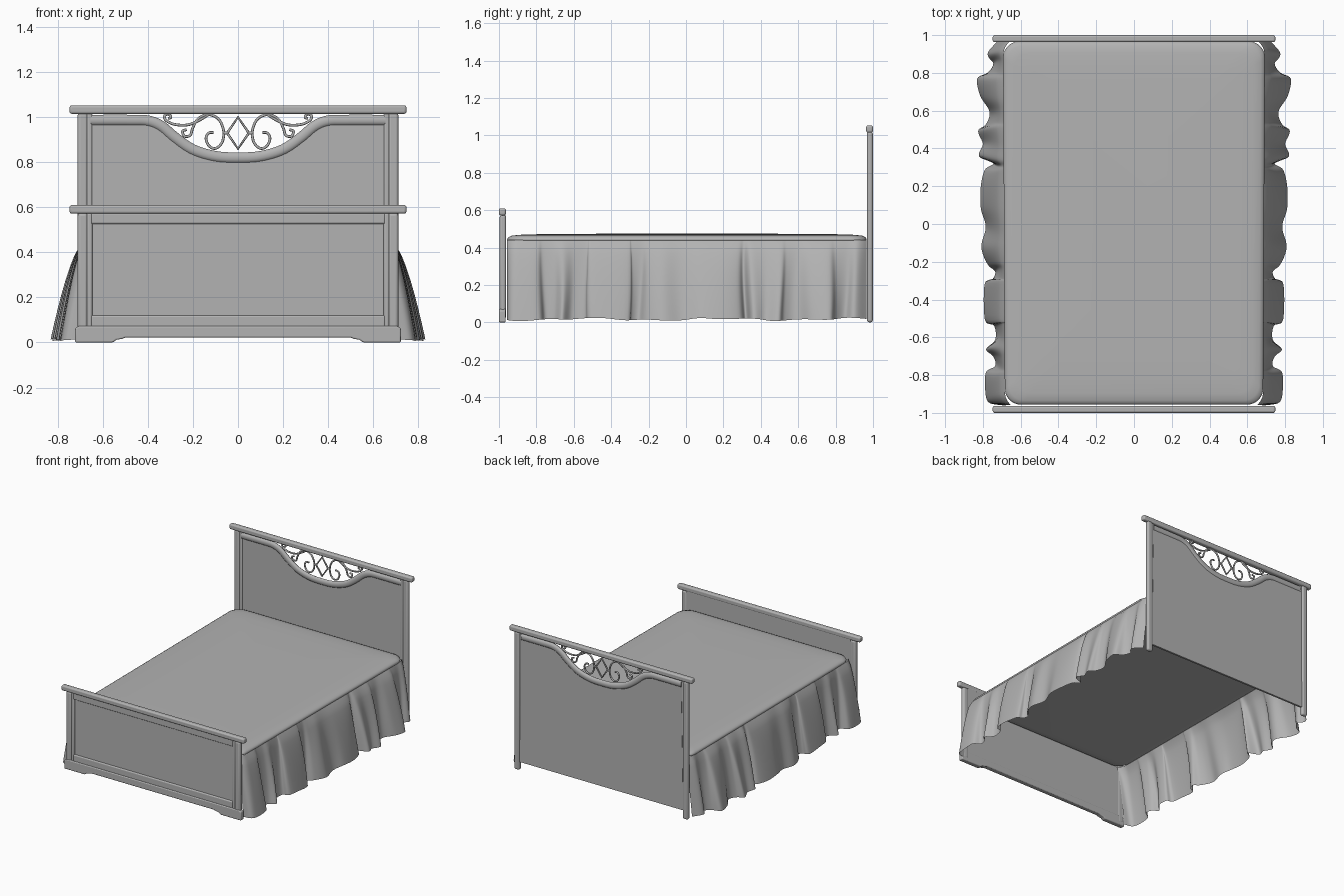
import bpy, bmesh, math
from mathutils import Vector

if "Cube" in bpy.data.objects:
    bpy.data.objects.remove(bpy.data.objects["Cube"])

grey = bpy.data.materials.new("dark_grey")
grey.diffuse_color = (.45, .45, .45, 1)
grey.use_nodes = True
grey.node_tree.nodes["Principled BSDF"].inputs["Base Color"].default_value = grey.diffuse_color


def finish(name, bm, bevel=0.0, segs=3, angle=35):
    bmesh.ops.recalc_face_normals(bm, faces=bm.faces)
    me = bpy.data.meshes.new(name)
    bm.to_mesh(me)
    bm.free()
    me.materials.append(grey)
    ob = bpy.data.objects.new(name, me)
    bpy.context.collection.objects.link(ob)
    if bevel:
        m = ob.modifiers.new("bevel", 'BEVEL')
        m.width, m.segments, m.limit_method = bevel, segs, 'ANGLE'
    bpy.ops.object.select_all(action='DESELECT')
    ob.select_set(True)
    bpy.context.view_layer.objects.active = ob
    bpy.ops.object.shade_smooth_by_angle(angle=math.radians(angle))
    return ob


def box(name, x0, x1, y0, y1, z0, z1, bevel=0.004, segs=3):
    bm = bmesh.new()
    bmesh.ops.create_cube(bm, size=1)
    for v in bm.verts:
        v.co = ((x0 + x1) / 2 + v.co.x * (x1 - x0),
                (y0 + y1) / 2 + v.co.y * (y1 - y0),
                (z0 + z1) / 2 + v.co.z * (z1 - z0))
    return finish(name, bm, bevel, segs)


def plate(name, outline, y0, y1, bevel=0.0):
    """Extrude an x-z outline from y0 to y1."""
    bm = bmesh.new()
    f = bm.faces.new([bm.verts.new((x, y0, z)) for x, z in outline])
    r = bmesh.ops.extrude_face_region(bm, geom=[f])
    for v in r['geom']:
        if isinstance(v, bmesh.types.BMVert):
            v.co.y = y1
    if not bevel:
        bm.faces.new([bm.verts.new((x, y0, z)) for x, z in outline]) if len(bm.faces) == len(outline) + 1 else None
    return finish(name, bm, bevel)


def smooth(pts, n=6):
    """Catmull-Rom through 2D points."""
    p = [Vector(q) for q in pts]
    p = [2 * p[0] - p[1]] + p + [2 * p[-1] - p[-2]]
    out = []
    for i in range(1, len(p) - 2):
        a, b, c, d = p[i - 1:i + 3]
        for k in range(n):
            t = k / n
            out.append(0.5 * (2 * b + (c - a) * t + (2 * a - 5 * b + 4 * c - d) * t * t
                              + (3 * b - a - 3 * c + d) * t ** 3))
    return out + [p[-2]]


def bridge(bm, rings):
    for A, B in zip(rings, rings[1:]):
        for k in range(len(A)):
            j = (k + 1) % len(A)
            bm.faces.new((A[k], A[j], B[j], B[k]))


def tube(name, pts, y, r, closed=False, flat=1.0):
    """Sweep a round section along an x-z path; flat scales its depth."""
    bm = bmesh.new()
    n, sides, rings = len(pts), 10, []
    for i, p in enumerate(pts):
        a = pts[i - 1] if closed or i else p
        b = pts[(i + 1) % n] if closed or i < n - 1 else p
        t = (Vector(b) - Vector(a)).normalized()
        rings.append([bm.verts.new((p[0] - t[1] * r * math.cos(q), y + r * flat * math.sin(q),
                                    p[1] + t[0] * r * math.cos(q)))
                      for q in (2 * math.pi * k / sides for k in range(sides))])
    bridge(bm, rings + rings[:1] if closed else rings)
    if not closed:
        bm.faces.new(rings[0])
        bm.faces.new(rings[-1])
    return finish(name, bm, angle=50)


# Headboard: panel with a dipped top, trim along the dip, and cap rail
half = [(0, .820), (.10, .826), (.20, .856), (.28, .910), (.34, .960), (.40, .984), (.48, .987), (.655, .987)]
dip = smooth([(-x, z) for x, z in half[:0:-1]] + half)
plate("headboard_panel", [(-.67, .06)] + [tuple(p) for p in dip] + [(.67, .06)], .976, .990)
tube("headboard_trim", dip, .982, .024, flat=.6)
box("headboard_cap", -.748, .748, .963, 1.0, 1.015, 1.053, .010)

# Footboard: panel, frame strips, cap rail and plinth with bracket feet
box("footboard_panel", -.67, .67, -.984, -.965, .05, .58, 0)
box("footboard_top_strip", -.655, .655, -.993, -.975, .526, .576, .008)
box("footboard_bottom_strip", -.655, .655, -.993, -.975, .06, .12, .008)
box("footboard_cap", -.748, .748, -1.0, -.963, .572, .61, .010)
foot = [(.50, .022), (.515, .016), (.54, .012), (.555, 0), (.723, 0), (.723, .062), (.708, .073)]
plate("footboard_plinth", [(-x, z) for x, z in foot[::-1]] + foot, -1.0, -.964, .006)

for s, side in ((-1, "left"), (1, "right")):
    def span(a, b):
        return (min(s * a, s * b), max(s * a, s * b))
    # Posts with rounded moldings
    box("headboard_post_" + side, *span(.667, .712), .968, .999, 0, 1.02, .013, 4)
    box("headboard_post_molding_" + side, *span(.647, .672), .971, .988, .06, 1.02, .008)
    box("footboard_post_" + side, *span(.667, .712), -.996, -.962, .02, .575, .013, 4)
    box("footboard_post_molding_" + side, *span(.647, .672), -.993, -.975, .06, .575, .008)

    # Wrought scrolls on each side of the central diamond
    scrolls = {
        "large": [(.108, .932), (.130, .930), (.142, .905), (.128, .872), (.098, .862), (.070, .890),
                  (.064, .94), (.085, .99), (.13, 1.012), (.175, .995), (.200, .955), (.212, .92),
                  (.238, .916), (.246, .938), (.228, .945)],
        "upper": [(.13, 1.012), (.175, .985), (.225, .966), (.28, .968), (.318, .985), (.327, 1.005),
                  (.308, 1.014), (.298, 1.0), (.31, .994)],
    }
    for key, pts in scrolls.items():
        tube(f"scroll_{key}_{side}", smooth([(s * x, z) for x, z in pts]), .983, .006)
    tube("scroll_link_" + side, [(s * .045, .93), (s * .066, .93)], .983, .007)

tube("scroll_diamond", [(0, 1.0), (.048, .93), (0, .86), (-.048, .93)], .983, .007, closed=True)

# Mattress: rounded rectangle rings rising to a soft crown
bm = bmesh.new()
rings = []
for inset, z in ((.05, .430), (.012, .432), (.001, .438), (0, .446), (.006, .455), (.022, .463),
                 (.06, .468), (.14, .471), (.30, .473), (.5, .474)):
    ring = []
    for cx, cy, a0 in ((1, 1, 0), (-1, 1, 90), (-1, -1, 180), (1, -1, 270)):
        for k in range(9):
            a = math.radians(a0 + k * 11.25)
            w = .693 if cy > 0 else .684
            x = cx * (w - .085) + .085 * math.cos(a)
            y = cy * (.961 - .085) + .085 * math.sin(a)
            ring.append(bm.verts.new((x * (1 - inset / .69), .005 + y * (1 - inset / .96), z)))
    rings.append(ring)
bridge(bm, rings)
bm.faces.new(rings[0])
bm.faces.new(rings[-1])
finish("mattress", bm, angle=60)

# Skirt: pleated cloth flaring from the mattress edge on both long sides
hem = smooth([(-.958, .715), (-.945, .765), (-.90, .785), (-.80, .785), (-.765, .735), (-.71, .745), (-.66, .783),
              (-.60, .735), (-.53, .74), (-.50, .79), (-.32, .79), (-.29, .75), (-.24, .735),
              (-.20, .775), (-.12, .808), (-.03, .785), (.08, .81), (.20, .812), (.28, .79), (.31, .745),
              (.345, .82), (.42, .80), (.505, .825), (.54, .785), (.60, .765), (.67, .815), (.76, .83),
              (.80, .775), (.86, .745), (.91, .775), (.965, .725)], 6)
for s, side in ((-1, "left"), (1, "right")):
    bm = bmesh.new()
    rows, grid = 12, []
    for y, x in hem:
        end = min(y + .958, .965 - y)
        top = .686 - .03 * max(0, 1 - end / .06) ** 2 + .004 * y
        low = .016 + .005 * math.sin(9 * y) + .004 * math.sin(23 * y)
        col = []
        for j in range(rows + 1):
            t = j / rows
            sway = .014 * math.sin(17 * y + 2 * t) * t * min(1, end / .08)
            col.append(bm.verts.new((s * (top + (x - top) * t ** .65), y + sway, .440 + (low - .440) * t)))
        grid.append(col)
    for a, b in zip(grid, grid[1:]):
        for j in range(rows):
            bm.faces.new((a[j], a[j + 1], b[j + 1], b[j]))
    finish("skirt_" + side, bm, angle=60)
